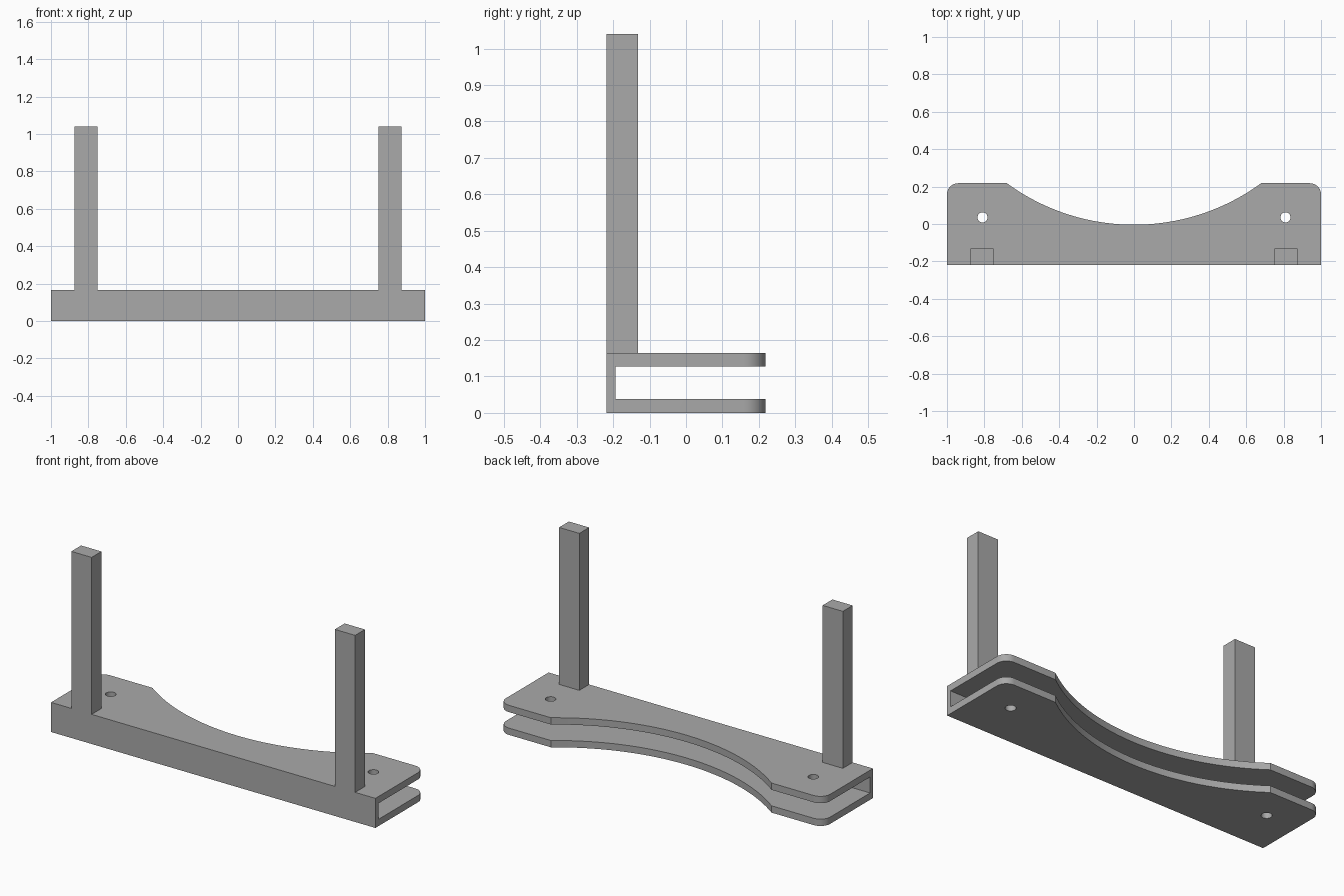
import bpy, bmesh
from math import sin, cos, pi, asin, radians

cube = bpy.data.objects.get("Cube")
if cube:
    bpy.data.objects.remove(cube, do_unlink=True)

grey = bpy.data.materials.new("plain grey")
grey.use_nodes = True
COLOUR = (0.4, 0.4, 0.4, 1)
grey.diffuse_color = COLOUR
grey.node_tree.nodes["Principled BSDF"].inputs["Base Color"].default_value = COLOUR

BACK, HEIGHT, TOP = 0.218, 0.165, 1.04
PLATE, WALL = 0.038, 0.025


def prism(name, outline, z0, z1):
    """Extrude a counter-clockwise outline from z0 to z1."""
    bm = bmesh.new()
    face = bm.faces.new([bm.verts.new((x, y, z0)) for x, y in outline])
    up = bmesh.ops.extrude_face_region(bm, geom=[face])
    verts = [v for v in up["geom"] if isinstance(v, bmesh.types.BMVert)]
    bmesh.ops.translate(bm, verts=verts, vec=(0, 0, z1 - z0))
    bmesh.ops.recalc_face_normals(bm, faces=bm.faces)
    mesh = bpy.data.meshes.new(name)
    bm.to_mesh(mesh)
    bm.free()
    mesh.materials.append(grey)
    obj = bpy.data.objects.new(name, mesh)
    bpy.context.collection.objects.link(obj)
    return obj


def rect(x0, x1, y0, y1):
    return [(x0, y0), (x1, y0), (x1, y1), (x0, y1)]


def arc(cx, cy, r, a0, a1, n):
    return [(cx + r * cos(a0 + (a1 - a0) * i / n),
             cy + r * sin(a0 + (a1 - a0) * i / n)) for i in range(n + 1)]


def cut(obj, cutter):
    mod = obj.modifiers.new("cut", 'BOOLEAN')
    mod.operation = 'DIFFERENCE'
    mod.solver = 'EXACT'
    mod.object = cutter
    bpy.context.view_layer.objects.active = obj
    bpy.ops.object.modifier_apply(modifier=mod.name)
    bpy.data.objects.remove(cutter, do_unlink=True)


# Bracket outline: straight front, rounded back corners, shallow curved bay
half_bay, bay_y, corner = 0.68, -0.004, 0.06
depth = BACK - bay_y
radius = (half_bay ** 2 + depth ** 2) / (2 * depth)
swing = asin(half_bay / radius)
outline = [(-1, -BACK), (1, -BACK)]
outline += arc(1 - corner, BACK - corner, corner, 0, pi / 2, 10)
outline += arc(0, bay_y + radius, radius, -pi / 2 + swing, -pi / 2 - swing, 40)
outline += arc(corner - 1, BACK - corner, corner, pi / 2, pi, 10)
bracket = prism("bracket", outline, 0, HEIGHT)

# Slot between the two plates, leaving the front wall
cut(bracket, prism("slot_cutter", rect(-2, 2, WALL - BACK, 1), PLATE, HEIGHT - PLATE))

# Screw holes through both plates, and upright posts
for side, label in ((-1, "right"), (1, "left")):
    ring = arc(side * 0.81, 0.035, 0.027, 0, 2 * pi, 32)[:-1]
    cut(bracket, prism("hole_cutter", ring, -1, 1))
    x0, x1 = sorted((side * 0.75, side * 0.875))
    prism(label + "_post", rect(x0, x1, -BACK, -0.132), HEIGHT, TOP)

bpy.ops.object.select_all(action='DESELECT')
bracket.select_set(True)
bpy.context.view_layer.objects.active = bracket
bpy.ops.object.shade_smooth_by_angle(angle=radians(25))
